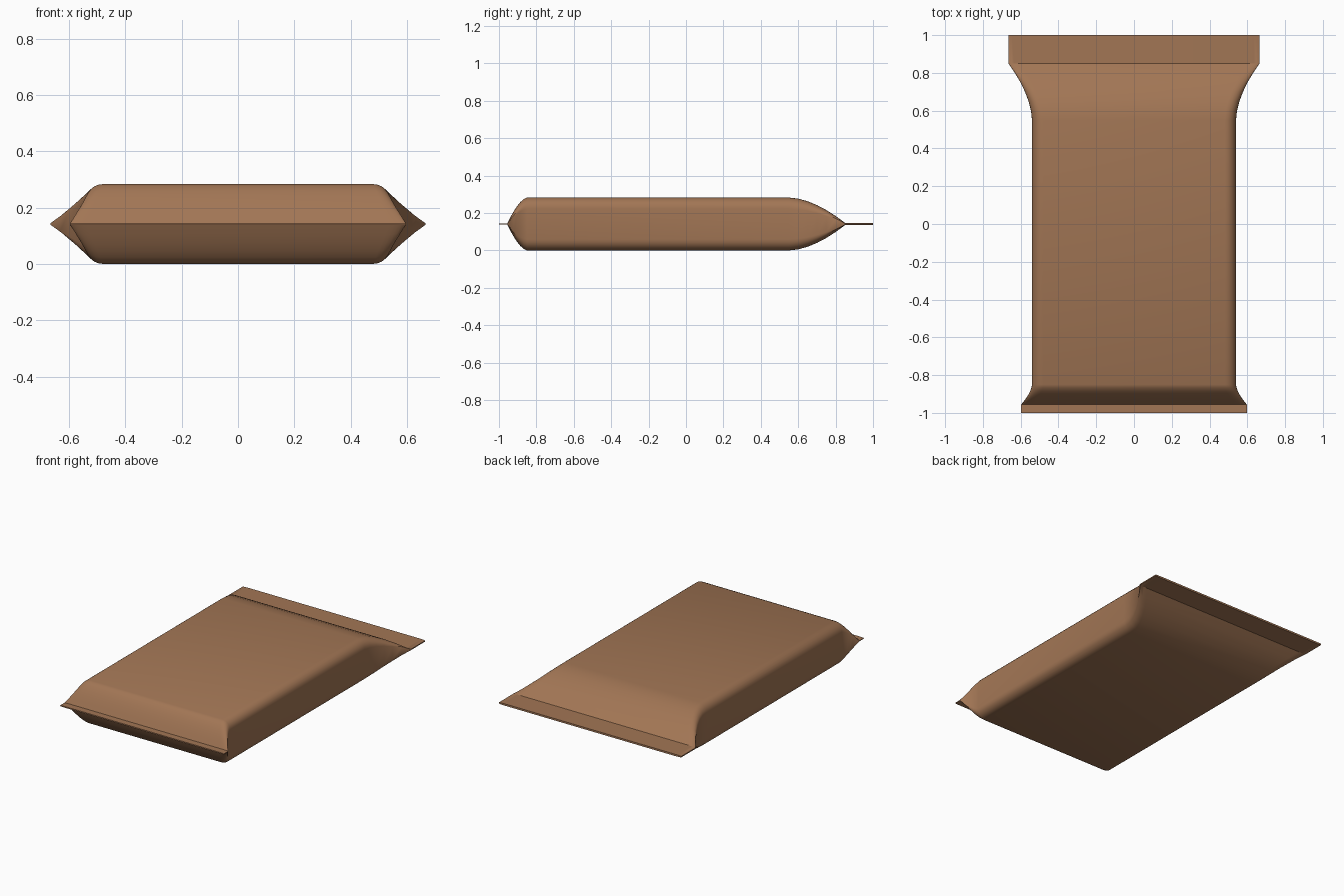
import bpy, bmesh, math

if "Cube" in bpy.data.objects:
    bpy.data.objects.remove(bpy.data.objects["Cube"])

HALF_W, HALF_H, RADIUS = 0.54, 0.1415, 0.06
CORNER_STEPS, END_STEPS = 6, 6


def section(y, w, h):
    """Rounded rectangle across the pouch; corners flatten along with the height."""
    rx, rz = RADIUS, RADIUS * h / HALF_H
    pts = []
    for sx, sz, start in ((1, 1, 0), (-1, 1, 90), (-1, -1, 180), (1, -1, 270)):
        for i in range(CORNER_STEPS + 1):
            a = math.radians(start + 90 * i / CORNER_STEPS)
            pts.append((sx * (w - rx) + rx * math.cos(a), y,
                        HALF_H + sz * (h - rz) + rz * math.sin(a)))
    return pts


def taper(y_full, y_seal, seal_w, seal_h, power):
    """Stations from the full body out to a flat seal."""
    out = []
    for i in range(END_STEPS + 1):
        t = i / END_STEPS
        k = t ** power
        out.append((y_full + (y_seal - y_full) * t,
                    HALF_W + (seal_w - HALF_W) * k,
                    HALF_H + (seal_h - HALF_H) * k))
    return out


# Stations: narrow front seal, body, wide back seal
front = taper(-0.85, -0.955, 0.597, 0.004, 1.6)
back = taper(0.55, 0.85, 0.665, 0.006, 1.75)
stations = [(-1.0, 0.597, 0.004)] + front[::-1] + back + [(1.0, 0.665, 0.006)]

# Loft the pouch skin through the stations
bm = bmesh.new()
rings = [[bm.verts.new(p) for p in section(*s)] for s in stations]
n = len(rings[0])
for a, b in zip(rings, rings[1:]):
    for i in range(n):
        j = (i + 1) % n
        bm.faces.new((a[i], a[j], b[j], b[i]))
bm.faces.new(rings[0])
bm.faces.new(rings[-1])
bmesh.ops.recalc_face_normals(bm, faces=bm.faces)
mesh = bpy.data.meshes.new("sealed_pouch")
bm.to_mesh(mesh)
bm.free()

pouch = bpy.data.objects.new("sealed_pouch", mesh)
bpy.context.collection.objects.link(pouch)

# Brown wrapper
brown = bpy.data.materials.new("brown_wrapper")
brown.diffuse_color = (0.36, 0.18, 0.09, 1)
brown.use_nodes = True
brown.node_tree.nodes["Principled BSDF"].inputs["Base Color"].default_value = brown.diffuse_color
mesh.materials.append(brown)

# Smooth body with crisp seal creases
bpy.context.view_layer.objects.active = pouch
pouch.select_set(True)
bpy.ops.object.shade_smooth_by_angle(angle=math.radians(30))
